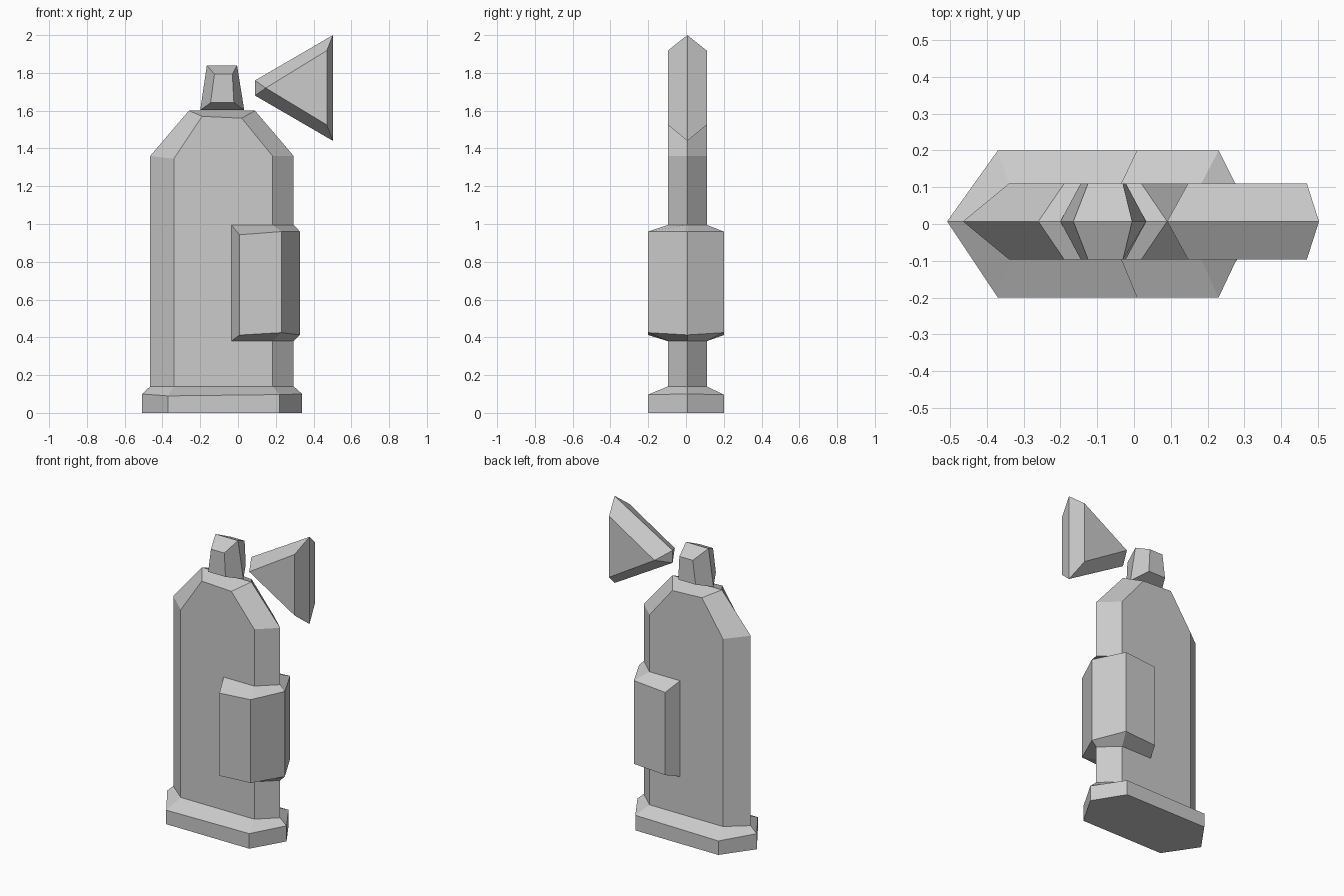
import bpy, bmesh

if "Cube" in bpy.data.objects:
    bpy.data.objects.remove(bpy.data.objects["Cube"])

YC, HY, WY = 0.007, 0.103, 0.2   # ridge line, thin half depth, wide half depth


def loft(name, rings):
    """Skin closed rings of 3D points in order and cap both ends."""
    bm = bmesh.new()
    rows = [[bm.verts.new(p) for p in ring] for ring in rings]
    n = len(rows[0])
    for a, b in zip(rows, rows[1:]):
        for i in range(n):
            j = (i + 1) % n
            bm.faces.new((a[i], a[j], b[j], b[i]))
    bm.faces.new(rows[0])
    bm.faces.new(rows[-1])
    bmesh.ops.remove_doubles(bm, verts=bm.verts, dist=0.0005)
    bmesh.ops.recalc_face_normals(bm, faces=bm.faces)
    mesh = bpy.data.meshes.new(name)
    bm.to_mesh(mesh)
    bm.free()
    obj = bpy.data.objects.new(name, mesh)
    bpy.context.collection.objects.link(obj)
    return obj


def ridged(name, outer, inner):
    """Plate with a mid ridge outline and smaller front and back faces."""
    return loft(name, [[(x, y, z) for x, z in outline] for y, outline in
                       ((YC - HY, inner), (YC, outer), (YC + HY, inner))])


def hexagon(tip_l, in_l, in_r, tip_r, y0, y1, z_tip, z_l, z_r):
    return [(tip_l, YC, z_tip), (in_l, y0, z_l), (in_r, y0, z_r),
            (tip_r, YC, z_tip), (in_r, y1, z_r), (in_l, y1, z_l)]


# Bottle body
ridged("bottle_body",
       [(-0.465, 0.14), (-0.465, 1.36), (-0.26, 1.6), (0.09, 1.6),
        (0.295, 1.36), (0.295, 0.14)],
       [(-0.34, 0.14), (-0.34, 1.345), (-0.19, 1.57), (0.02, 1.56),
        (0.183, 1.36), (0.183, 0.14)])

# Flared foot
loft("bottle_base", [
    hexagon(-0.508, -0.37, 0.22, 0.34, -WY, WY, 0, 0, 0),
    hexagon(-0.508, -0.37, 0.22, 0.34, -WY, WY, 0.1, 0.09, 0.097),
    hexagon(-0.465, -0.34, 0.183, 0.295, YC - HY, YC + HY, 0.14, 0.14, 0.14)])

# Neck cap
ridged("neck_cap",
       [(-0.2, 1.603), (-0.165, 1.84), (-0.005, 1.84), (0.033, 1.603)],
       [(-0.145, 1.642), (-0.125, 1.793), (-0.03, 1.793), (-0.022, 1.642)])

# Spray wedge
ridged("spray_cone",
       [(0.09, 1.76), (0.503, 2.0), (0.503, 1.44), (0.09, 1.68)],
       [(0.147, 1.72), (0.47, 1.918), (0.47, 1.525), (0.147, 1.72)])


# Raised grip wrapped round the right side: columns go round the body
def column(xi, yi, xo, yo, lo, hi):
    return [(xi, yi, 0.38), (xo, yo, lo), (xo, yo, hi), (xi, yi, 0.995)]


F, B = YC - HY, YC + HY
loft("side_grip", [
    column(-0.035, F, 0.008, -WY, 0.412, 0.943),
    column(0.183, F, 0.23, -WY, 0.425, 0.96),
    column(0.295, YC, 0.328, YC, 0.413, 0.96),
    column(0.183, B, 0.23, WY, 0.425, 0.96),
    column(-0.035, B, 0.008, WY, 0.412, 0.943)])
